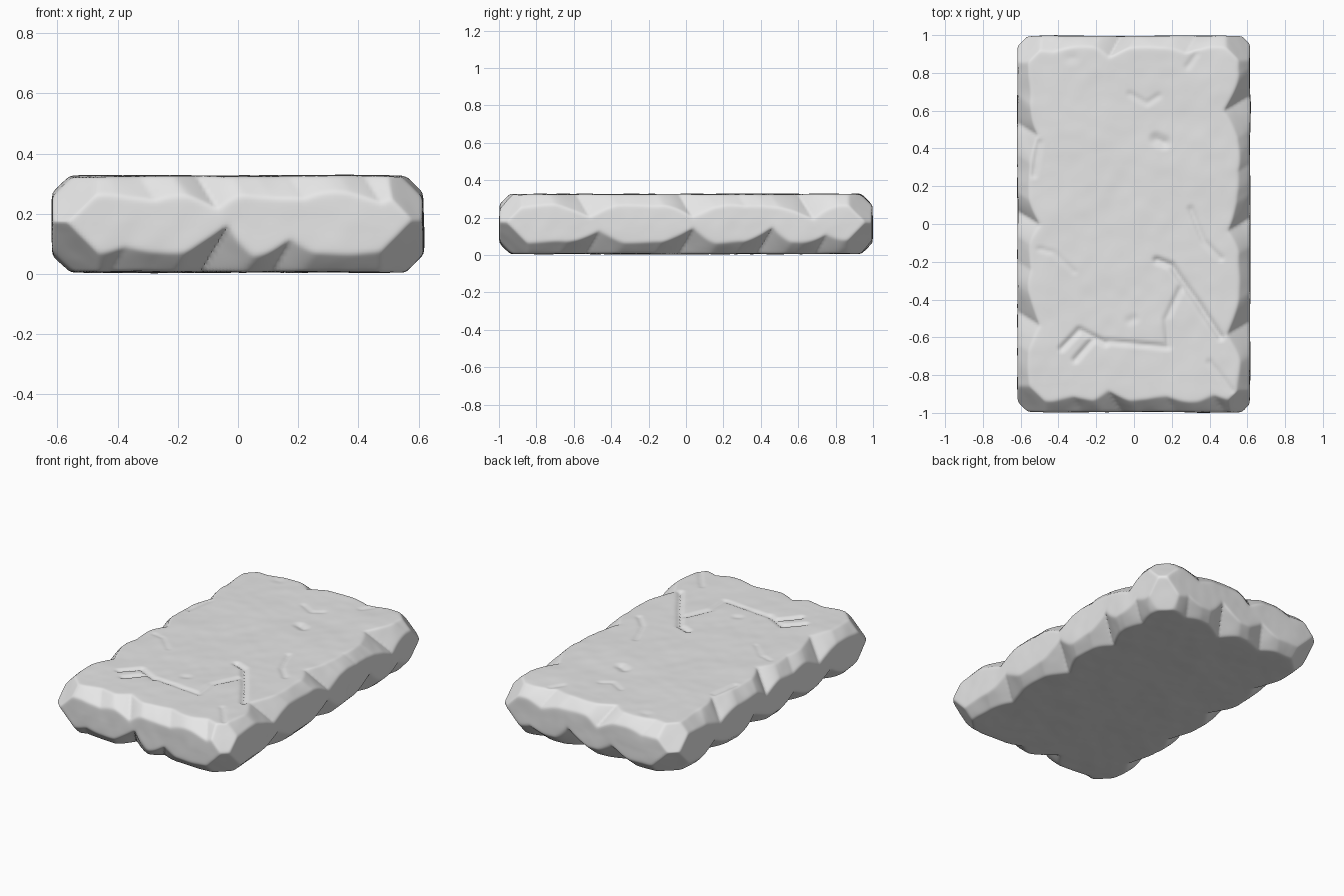
import bpy, bmesh, math
from mathutils import Vector, Matrix, noise

if "Cube" in bpy.data.objects:
    bpy.data.objects.remove(bpy.data.objects["Cube"])

LO = Vector((-0.617, -0.997, 0.006))
HI = Vector((0.615, 0.997, 0.326))
CELL = 0.0115
MID, SIZE = (LO + HI) / 2, HI - LO

# Chips along each edge: (position, extra depth, half width)
# key = (axis a, side a, axis b, side b); the edge runs along the third axis
CHIPS = {
    (1, -1, 2, 1): [(-0.3, .02, .12), (-0.1, .05, .10), (0.2, .02, .12), (0.45, .03, .1)],
    (1, 1, 2, 1): [(-0.1, .05, .10), (0.3, .03, .12), (-0.4, .02, .12)],
    (0, -1, 2, 1): [(0.5, .06, .16), (0.03, .06, .12), (-0.5, .06, .16), (-0.22, .015, .1)],
    (0, 1, 2, 1): [(0.64, .08, .17), (0.0, .06, .14), (-0.55, .06, .17), (0.3, .015, .1)],
    (1, -1, 2, -1): [(-0.08, .09, .12), (0.14, .05, .10), (-0.4, .02, .1)],
    (1, 1, 2, -1): [(0.1, .08, .12), (-0.2, .05, .12), (0.38, .03, .1)],
    (0, -1, 2, -1): [(0.55, .06, .16), (0.15, .07, .15), (-0.25, .06, .15), (-0.62, .06, .15)],
    (0, 1, 2, -1): [(-0.5, .06, .16), (0.0, .08, .15), (0.42, .08, .13), (0.72, .05, .12)],
    (0, -1, 1, -1): [], (0, 1, 1, -1): [], (0, -1, 1, 1): [], (0, 1, 1, 1): [],
}

# Scratches on the top face: (depth, half width, points)
SCRATCHES = [
    (.016, .028, [(.12, -.19), (.20, -.22), (.46, -.60)]),
    (.010, .025, [(.25, -.34), (.17, -.50), (.18, -.65), (-.15, -.62)]),
    (.014, .026, [(-.38, -.66), (-.29, -.56), (-.15, -.63)]),
    (.014, .024, [(-.31, -.72), (-.22, -.61)]),
    (.008, .025, [(-.53, .26), (-.50, .43)]),
    (.009, .025, [(.30, .08), (.37, -.09), (.46, -.18)]),
    (.005, .022, [(-.50, -.13), (-.42, -.15), (-.32, -.25)]),
    (.006, .025, [(-.02, .69), (.07, .64), (.13, .68)]),
    (.006, .025, [(.28, .83), (.33, .90)]),
    (.007, .025, [(.40, -.73), (.52, -.88)]),
    (.014, .045, [(.12, .45), (.16, .43)]),
    (.006, .035, [(-.02, -.51), (.00, -.50)]),
    (.005, .045, [(-.34, .88), (-.32, .88)]),
]


def soft_pos(v, k=0.01):
    """Smooth version of max(v, 0)."""
    return 0.5 * (v + math.sqrt(v * v + k * k)) if v > -0.08 else 0.0


def depth(p, axis, side):
    return HI[axis] - p[axis] if side > 0 else p[axis] - LO[axis]


def seg_dist(q, a, b):
    a, b = Vector(a), Vector(b)
    t = max(0, min(1, (q - a).dot(b - a) / (b - a).length_squared))
    return (q - a - (b - a) * t).length


def carve_edges(p):
    for (a, sa, b, sb), chips in CHIPS.items():
        s = depth(p, a, sa) + depth(p, b, sb)
        if s > 0.3:
            continue
        run = 3 - a - b
        t = p[run]
        if run == 2:
            c = 0.04
        else:
            c = 0.062 + 0.018 * noise.noise(Vector((t * 5, a * 7 + sa * 3, sb * 5)))
            for pos, amp, w in chips:
                u = abs(t - pos + 0.3 * (depth(p, a, sa) - depth(p, b, sb))) / w
                c += amp * max(0, 1 - u) ** 1.4
        push = soft_pos(c - s) / 2
        p[a] -= sa * push
        p[b] -= sb * push


def carve_corners(p):
    for sx in (-1, 1):
        for sy in (-1, 1):
            for sz in (-1, 1):
                s = depth(p, 0, sx) + depth(p, 1, sy) + depth(p, 2, sz)
                cut = 0.205 + 0.025 * math.sin(sx * 2 + sy * 3 + sz * 5)
                push = soft_pos(cut - s) / 3
                p.x -= sx * push
                p.y -= sy * push
                p.z -= sz * push


def carve_top(p):
    q = Vector((p.x, p.y))
    drop = 0
    for deep, w, pts in SCRATCHES:
        d = min(seg_dist(q, a, b) for a, b in zip(pts, pts[1:]))
        if d < w:
            drop = max(drop, deep * (1 - d / w) ** 1.2)
    p.z -= drop


# Dense box made of six grids
bm = bmesh.new()
for axis in range(3):
    u, v = (axis + 1) % 3, (axis + 2) % 3
    for side in (-1, 1):
        m = Matrix.Identity(4)
        for row in range(3):
            m[row][0] = SIZE[u] / 2 if row == u else 0
            m[row][1] = SIZE[v] / 2 if row == v else 0
            m[row][2] = 1 if row == axis else 0
            m[row][3] = MID[row] + (side * SIZE[axis] / 2 if row == axis else 0)
        bmesh.ops.create_grid(bm, x_segments=round(SIZE[u] / CELL),
                              y_segments=round(SIZE[v] / CELL), size=1, matrix=m)
bmesh.ops.remove_doubles(bm, verts=bm.verts, dist=0.0005)
bmesh.ops.recalc_face_normals(bm, faces=bm.faces)

# Chip the edges and corners, scratch the top, add gentle unevenness
for vert in bm.verts:
    p = vert.co.copy()
    on_top = p.z > HI.z - 1e-4
    carve_edges(p)
    carve_corners(p)
    if on_top:
        carve_top(p)
    p += noise.noise_vector(p * 4.5) * 0.004 + noise.noise_vector(p * 13) * 0.0015
    p.z = max(p.z, 0)
    vert.co = p

mesh = bpy.data.meshes.new("stone_slab")
bm.to_mesh(mesh)
bm.free()
slab = bpy.data.objects.new("stone_slab", mesh)
bpy.context.collection.objects.link(slab)

# Plain stone colour
stone = bpy.data.materials.new("light_grey_stone")
stone.diffuse_color = (0.8, 0.8, 0.8, 1)
stone.use_nodes = True
stone.node_tree.nodes["Principled BSDF"].inputs["Base Color"].default_value = stone.diffuse_color
mesh.materials.append(stone)

bpy.context.view_layer.objects.active = slab
slab.select_set(True)
bpy.ops.object.shade_smooth_by_angle(angle=math.radians(50))
